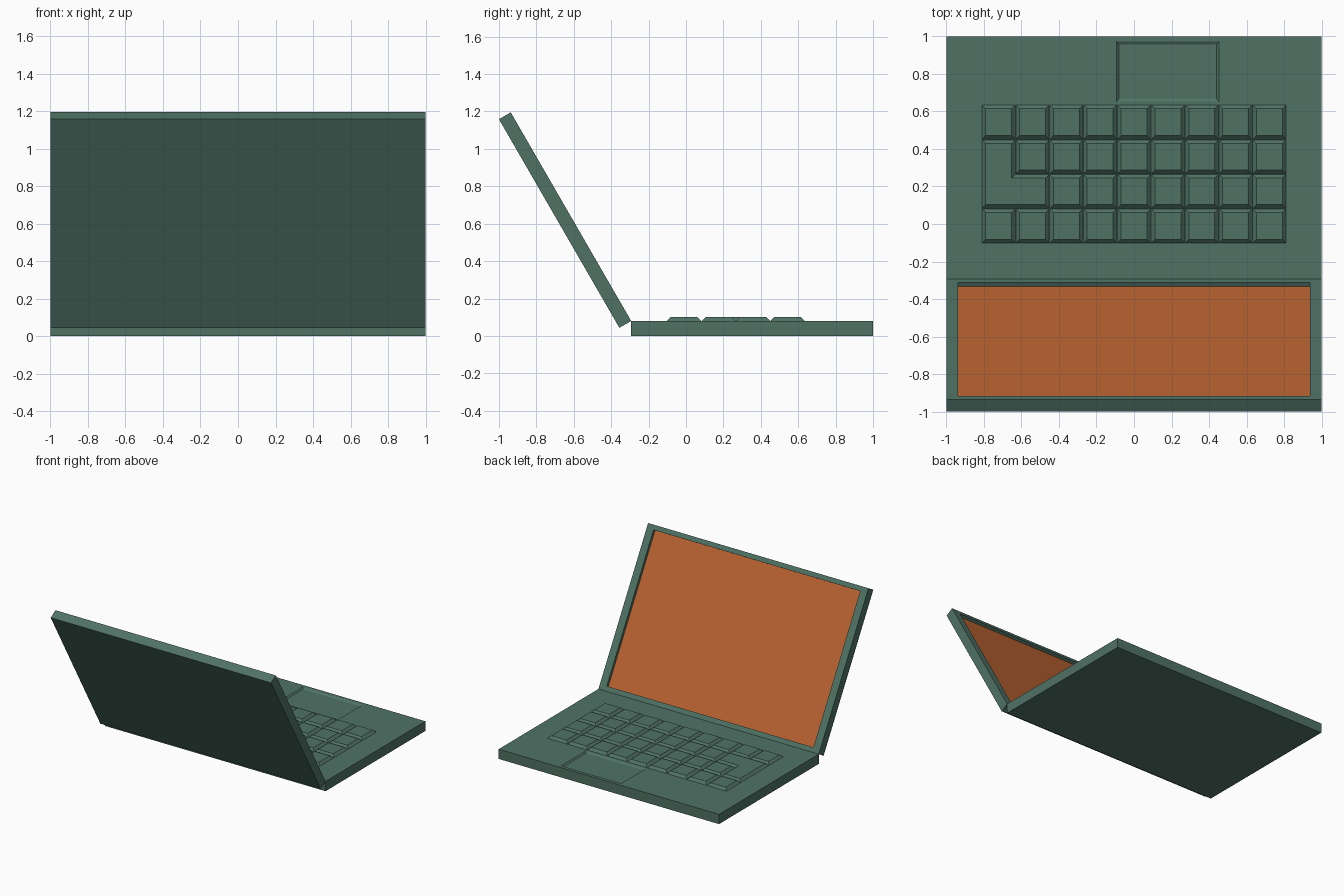
import bpy, bmesh, math
from mathutils import Matrix

if "Cube" in bpy.data.objects:
    bpy.data.objects.remove(bpy.data.objects["Cube"])


def material(name, rgb):
    m = bpy.data.materials.new(name)
    m.diffuse_color = (*rgb, 1.0)
    m.use_nodes = True
    m.node_tree.nodes["Principled BSDF"].inputs["Base Color"].default_value = m.diffuse_color
    return m


GREEN = material("muted_green", (0.080, 0.170, 0.131))
ORANGE = material("burnt_orange", (0.50, 0.126, 0.031))


def rect(x0, x1, y0, y1):
    return [(x0, y0), (x1, y0), (x1, y1), (x0, y1)]


def loft(name, rings, matrix=None, mats=(GREEN,), end_mat=0):
    """Skin a stack of (outline, z) rings and cap both ends."""
    bm = bmesh.new()
    loops = [[bm.verts.new((x, y, z)) for x, y in pts] for pts, z in rings]
    n = len(loops[0])
    for a, b in zip(loops, loops[1:]):
        for i in range(n):
            j = (i + 1) % n
            bm.faces.new((a[i], a[j], b[j], b[i]))
    bm.faces.new(loops[0][::-1])
    bm.faces.new(loops[-1]).material_index = end_mat
    me = bpy.data.meshes.new(name)
    bm.to_mesh(me)
    bm.free()
    for m in mats:
        me.materials.append(m)
    ob = bpy.data.objects.new(name, me)
    if matrix is not None:
        ob.matrix_world = matrix
    bpy.context.collection.objects.link(ob)
    return ob


# Base slab with shallow sunken touchpad
TOP = 0.08
slab = rect(-1, 1, -0.293, 1)
loft("base", [(slab, 0), (slab, TOP),
              (rect(-0.092, 0.452, 0.652, 0.972), TOP),
              (rect(-0.080, 0.440, 0.668, 0.956), TOP - 0.010)])

# Lid leaning back 30 degrees, with sunken screen
LEN, THICK = 1.288, 0.073
panel = rect(-1, 1, 0, LEN)
opening = rect(-0.938, 0.938, 0.038, LEN - 0.038)
hinge = (Matrix.Translation((0, -0.293, TOP))
         @ Matrix.Rotation(math.radians(-60), 4, 'X')
         @ Matrix.Rotation(math.pi, 4, 'Z'))
loft("lid", [(panel, -THICK), (panel, 0), (opening, 0), (opening, -0.024)],
     hinge, (GREEN, ORANGE), 1)

# Tapered keys: 9 columns by 4 rows
S, H = 0.02, 0.02
XS = [-0.812 + 0.1805 * i for i in range(10)]
YS = [-0.103, 0.082, 0.266, 0.450, 0.636]
G = 0.001
for r in range(4):
    for c in range(9):
        if (c, r) in ((0, 1), (1, 1), (0, 2)):
            continue  # taken by the L-shaped key
        x0, x1, y0, y1 = XS[c] + G, XS[c + 1] - G, YS[r] + G, YS[r + 1] - G
        loft(f"key_{r}_{c}", [(rect(x0, x1, y0, y1), TOP - 0.002),
                              (rect(x0, x1, y0, y1), TOP),
                              (rect(x0 + S, x1 - S, y0 + S, y1 - S), TOP + H)])


# L-shaped enter key spanning two rows
def ell(d):
    x0, xm, x1 = XS[0] + d, XS[1] - d, XS[2] - d
    y0, ym, y1 = YS[1] + d, YS[2] - d, YS[3] - d
    return [(x0, y0), (x1, y0), (x1, ym), (xm, ym), (xm, y1), (x0, y1)]


loft("enter_key", [(ell(G), TOP - 0.002), (ell(G), TOP), (ell(G + S), TOP + H)])
